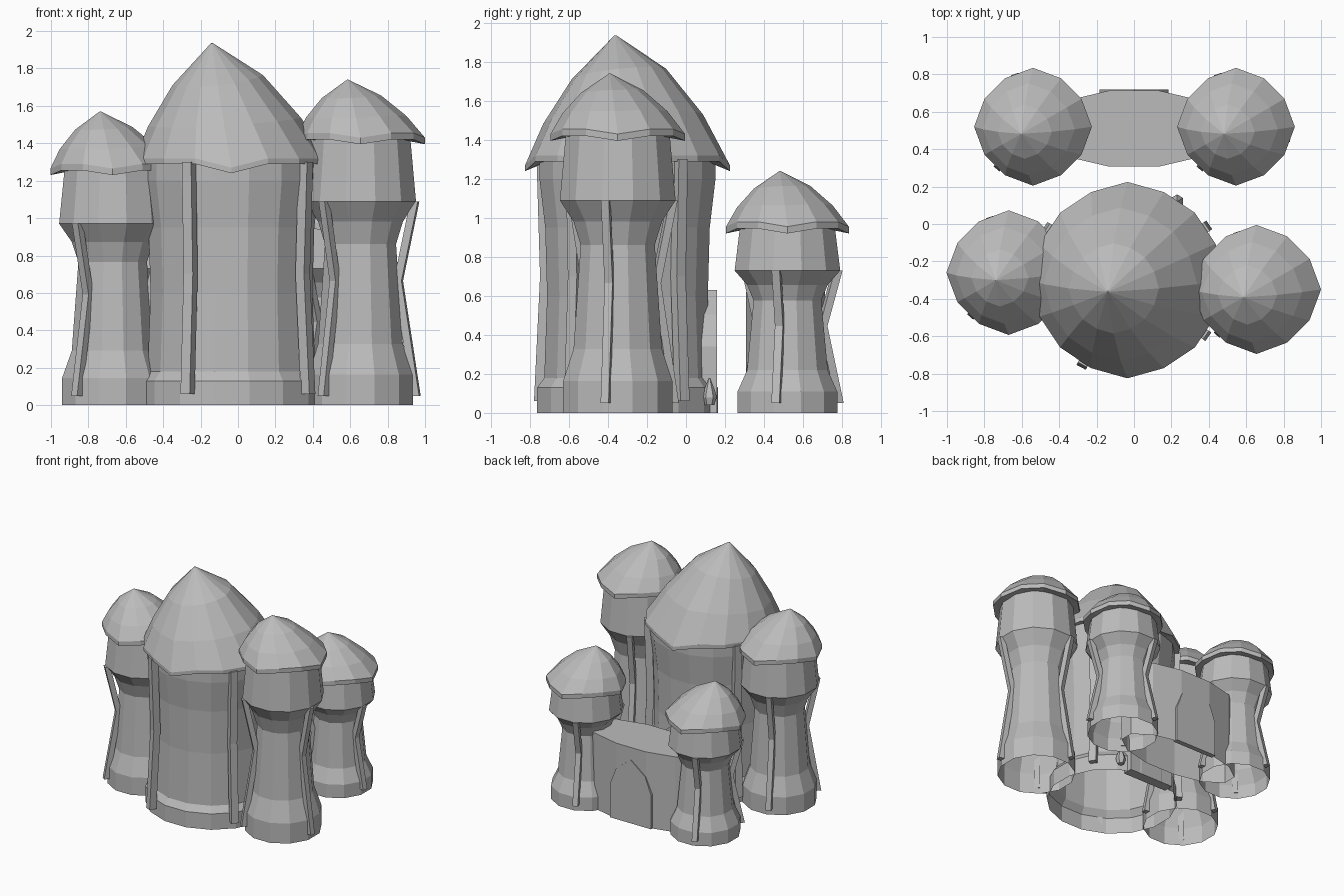
import bpy, math
from math import sin, cos, pi, radians
from mathutils import Vector

cube = bpy.data.objects.get("Cube")
if cube:
    bpy.data.objects.remove(cube)

GREY = (0.5, 0.5, 0.5, 1)
stone = bpy.data.materials.new("plain_grey")
stone.use_nodes = True
stone.diffuse_color = GREY
stone.node_tree.nodes["Principled BSDF"].inputs["Base Color"].default_value = GREY


def add_mesh(name, verts, faces):
    mesh = bpy.data.meshes.new(name)
    mesh.from_pydata(verts, [], faces)
    mesh.materials.append(stone)
    obj = bpy.data.objects.new(name, mesh)
    bpy.context.collection.objects.link(obj)
    return obj


def loft(name, rings, bottom=True, top=True):
    """Skin equal-sized rings of points, with optional end caps."""
    n = len(rings[0])
    verts = [p for ring in rings for p in ring]
    faces = []
    for k in range(len(rings) - 1):
        a, b = k * n, (k + 1) * n
        for i in range(n):
            j = (i + 1) % n
            faces.append((a + i, a + j, b + j, b + i))
    if bottom:
        faces.append(tuple(reversed(range(n))))
    if top:
        faces.append(tuple(range(len(verts) - n, len(verts))))
    return add_mesh(name, verts, faces)


def circle(cx, cy, rx, ry, z, n):
    """Polygon with flat sides facing the main directions."""
    angles = [2 * pi * (i + 0.5) / n for i in range(n)]
    return [(cx + rx * cos(a), cy + ry * sin(a), z) for a in angles]


def body(name, x, y, profile, n, widen=1.0):
    """Hollow wall, open at the ground and under the roof."""
    return loft(name, [circle(x, y, r * widen, r, z, n) for r, z in profile],
                bottom=False, top=False)


def roof(name, x, y, r, inner, brim, apex, n, wave, lip, tilt, side=1.0, base=0.95):
    """Bell roof with a drooping wavy brim and a leaning tip."""
    h = apex - brim

    def ring(scale, z, lean, droop):
        points = []
        for i in range(n):
            a = 2 * pi * i / n
            peak = max(0, cos(4 * a))
            rad = r * scale * (base + (1 - base) * peak)
            fall = wave * droop * peak * (side if abs(cos(a)) > 0.9 else 1)
            dx, dy = rad * cos(a), rad * sin(a)
            points.append((x - 0.2 * r * lean + dx, y - 0.12 * r * lean + dy,
                           z - fall + tilt * lean * (dx + dy)))
        return points

    rings = [ring(inner / r, brim - lip, 0, 0.3),
             ring(1, brim - lip, 0, 1),
             ring(1, brim, 0, 1),
             ring(0.78, brim + 0.32 * h, 0.35, 0.2),
             ring(0.46, brim + 0.68 * h, 0.7, 0),
             ring(0.01, apex, 1, 0)]
    return loft(name, rings, bottom=False)


def strut(name, x, y, angle, path, w):
    """Bent square beam following (radius, height) points."""
    a = radians(angle)
    out, side = Vector((cos(a), sin(a), 0)), Vector((-sin(a), cos(a), 0))
    rings = []
    for r, z in path:
        c = Vector((x, y, z)) + out * r
        rings.append([c + out * (u * w) + side * (v * w)
                      for u, v in ((-1, -1), (1, -1), (1, 1), (-1, 1))])
    return loft(name, rings)


def door(name, x, y0, y1, half, height):
    """Pointed arch slab."""
    right = [(1, 0), (1, 0.54), (0.72, 0.8)]
    outline = right + [(0, 1)] + [(-u, v) for u, v in reversed(right)]
    return loft(name, [[(x + u * half, y, v * height) for u, v in outline]
                       for y in (y1, y0)])


# Main tower, slightly wider than deep
MX, MY = -0.035, -0.30
body("main_tower_wall", MX, MY,
     [(0.472, 0), (0.472, 0.13), (0.435, 0.18), (0.42, 0.6),
      (0.43, 0.95), (0.46, 1.2), (0.46, 1.31)], 16, 1.05)
roof("main_tower_roof", MX, MY, 0.525, 0.45, 1.32, 1.935, 16, 0.05, 0.03,
     0.16, side=0.4, base=0.97)
for i, angle in enumerate((34, 147, 242, 325)):
    strut(f"main_tower_strut_{i + 1}", MX, MY, angle,
          [(0.5, 0.06), (0.465, 0.7), (0.485, 1.3)], 0.028)
door("main_tower_door", MX, 0.08, 0.16, 0.2, 0.63)

# Small lantern by the main door
loft("door_lantern", [circle(0.23, 0.12, r, r, z, 6) for r, z in
                      ((0.025, 0.04), (0.038, 0.08), (0.03, 0.11), (0.004, 0.18))])

# Corner towers: x, y, roof radius, drum bottom, brim, tip
TOWERS = {
    "front_left_tower": (0.655, -0.35, 0.345, 1.09, 1.455, 1.74),
    "front_right_tower": (-0.67, -0.26, 0.333, 0.97, 1.29, 1.57),
    "back_left_tower": (0.545, 0.52, 0.315, 0.73, 0.98, 1.24),
    "back_right_tower": (-0.54, 0.52, 0.315, 0.73, 0.98, 1.24),
}
SHAPE = [(0.84, 0), (0.84, 0.15), (0.68, 0.3), (0.57, 0.79), (0.68, 0.9), (0.89, 1)]
for name, (x, y, r, drum, brim, tip) in TOWERS.items():
    profile = [(r * s, drum * t) for s, t in SHAPE] + [(r * 0.8, brim - 0.03)]
    body(name + "_wall", x, y, profile, 12)
    roof(name + "_roof", x, y, r, r * 0.76, brim, tip, 12, 0.025, 0.035, 0.06)
    for i, angle in enumerate((-12, 109, 229)):
        strut(f"{name}_strut_{i + 1}", x, y, angle,
              [(r * 0.88, 0.05), (r * 0.6, drum * 0.61), (r * 0.86, drum)], 0.021)

# Gatehouse between the back towers
loft("gatehouse", [circle(0, 0.51, 0.52, 0.21, z, 12) for z in (0, 0.62)], bottom=False)
door("gate_door", 0, 0.68, 0.72, 0.185, 0.52)
